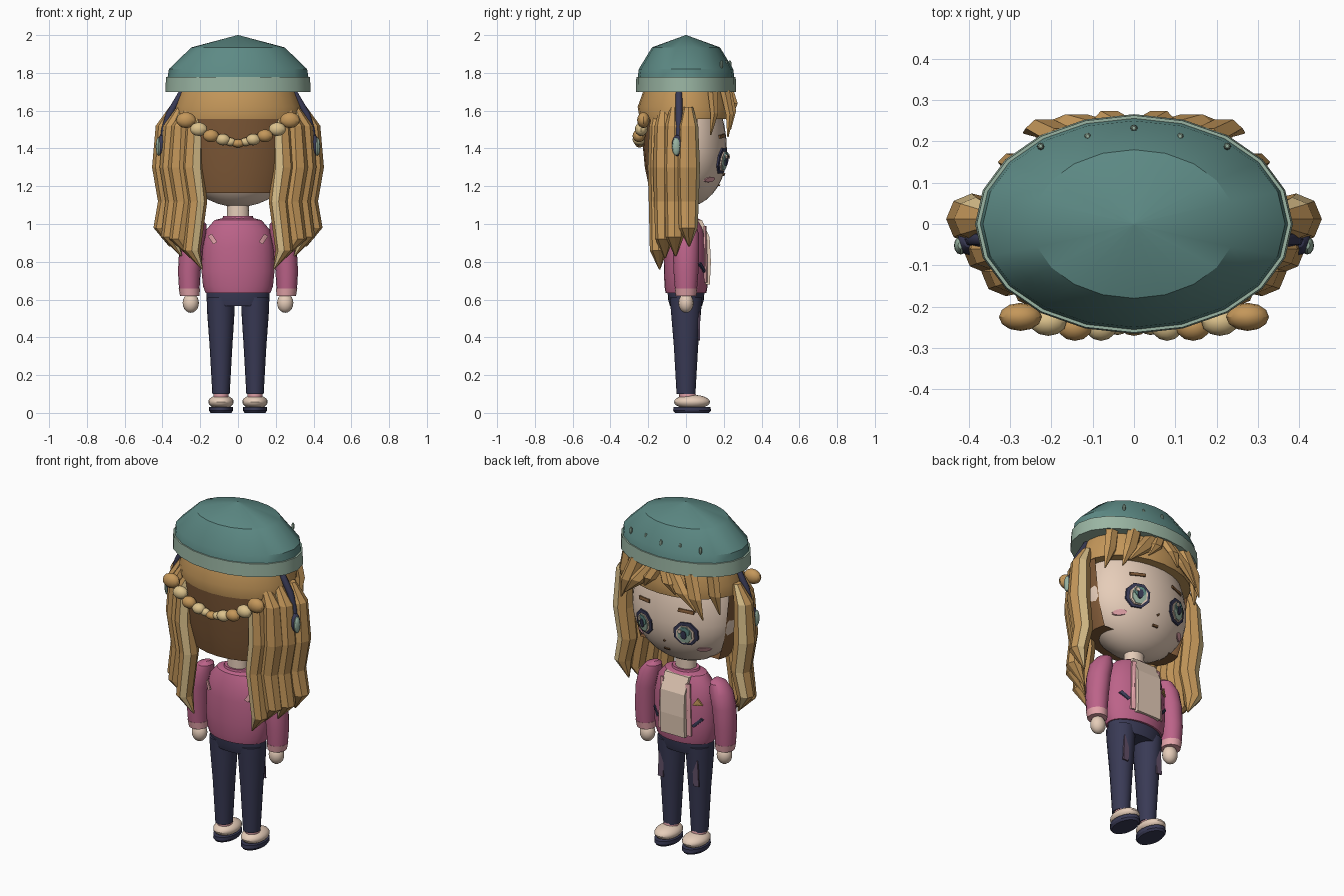
import bpy, bmesh
from math import sin, cos, pi, sqrt
from mathutils import Matrix

cube = bpy.data.objects.get("Cube")
if cube:
    bpy.data.objects.remove(cube)


def material(name, hexcode):
    srgb = [int(hexcode[i:i + 2], 16) / 255 for i in (0, 2, 4)]
    col = [((c + 0.055) / 1.055) ** 2.4 for c in srgb] + [1]
    m = bpy.data.materials.new(name)
    m.use_nodes = True
    m.diffuse_color = col
    m.node_tree.nodes["Principled BSDF"].inputs["Base Color"].default_value = col
    return m


TEAL = material("teal knit", "5D8A85")
SAGE = material("sage trim", "9AB5A3")
HAIR = material("honey hair", "C4975A")
BLOND = material("blond streak", "DCC28C")
BROWN = material("brown underhair", "805A38")
SKIN = material("skin cream", "E6CDB9")
PINK = material("rose jacket", "BC6389")
NAVY = material("navy", "393A55")
BLUSH = material("light pink", "E3A3A9")
MAUVE = material("mauve patch", "625068")
smooth = []


def finish(name, bm, mats, shade=True):
    bmesh.ops.recalc_face_normals(bm, faces=bm.faces)
    me = bpy.data.meshes.new(name)
    bm.to_mesh(me)
    bm.free()
    ob = bpy.data.objects.new(name, me)
    bpy.context.collection.objects.link(ob)
    for m in mats if isinstance(mats, list) else [mats]:
        me.materials.append(m)
    if shade:
        smooth.append(ob)
    return ob


def loft(name, rings, mats, seg=20, shade=True, streak=None):
    """Stack of ellipses (cx, cy, z, rx, ry); streak is the side index in the second colour."""
    bm = bmesh.new()
    loops = [[bm.verts.new((cx + rx * cos(2 * pi * i / seg), cy + ry * sin(2 * pi * i / seg), z))
              for i in range(seg)] for cx, cy, z, rx, ry in rings]
    for a, b in zip(loops, loops[1:]):
        for i in range(seg):
            j = (i + 1) % seg
            f = bm.faces.new((a[i], a[j], b[j], b[i]))
            f.material_index = int(i == streak)
    bm.faces.new(loops[0])
    bm.faces.new(loops[-1])
    return finish(name, bm, mats, shade)


def ball(name, centre, radii, mat, seg=16):
    bm = bmesh.new()
    bmesh.ops.create_uvsphere(bm, u_segments=seg, v_segments=seg // 2 + 2, radius=1,
                              matrix=Matrix.Translation(centre) @ Matrix.Diagonal((*radii, 1)))
    return finish(name, bm, mat)


def badge(name, cx, cz, rx, rz, n, surf, off, mat, rot=0.0, tilt=0.0, side=1):
    """Thin polygon plate that follows a curved surface."""
    bm = bmesh.new()
    rim = []
    for i in range(n):
        a = 2 * pi * i / n + rot
        u, v = rx * cos(a), rz * sin(a)
        rim.append((cx + u * cos(tilt) - v * sin(tilt), cz + u * sin(tilt) + v * cos(tilt)))
    front = [bm.verts.new((x, side * (surf(x, z) + off), z)) for x, z in rim]
    back = [bm.verts.new((x, side * (surf(x, z) + off - 0.009), z)) for x, z in rim]
    mid = bm.verts.new((cx, side * (surf(cx, cz) + off), cz))
    for i in range(n):
        j = (i + 1) % n
        bm.faces.new((front[i], front[j], mid))
        bm.faces.new((front[i], back[i], back[j], front[j]))
    bm.faces.new(back)
    return finish(name, bm, mat, False)


def bar(name, cx, cz, w, h, surf, off, mat, tilt=0.0, side=1):
    return badge(name, cx, cz, w * sqrt(2), h * sqrt(2), 4, surf, off, mat, pi / 4, tilt, side)


def face_y(x, z):
    rz = 0.29 if z < 1.38 else 0.42
    return 0.217 * sqrt(max(0, 1 - (x / 0.315) ** 2 - ((z - 1.38) / rz) ** 2))


def jacket_y(x, z):
    return (0.117 - 0.1 * max(0, z - 0.88)) * sqrt(max(0, 1 - (x / 0.193) ** 2))


# Hat
loft("hat_crown", [(0, 0, 1.76, .375, .258), (0, 0, 1.82, .366, .25),
                   (0, 0, 1.935, .247, .18), (0, 0, 2, .002, .002)], TEAL, 20)
loft("hat_brim", [(0, 0, 1.7, .385, .266), (0, 0, 1.777, .381, .263)], SAGE, 20)
for x, y in ((0, .232), (.112, .212), (-.112, .212), (.226, .188), (-.226, .188)):
    ball("hat_stud", (x, y, 1.845), (.009, .009, .022), SAGE, 8)

# Head, hair cap and dark hair behind
head = ball("head", (0, 0, 1.38), (.315, .217, .29), SKIN, 32)
for v in head.data.vertices:
    if v.co.z > 1.38:
        v.co.z = 1.38 + (v.co.z - 1.38) * 1.4
loft("hair_cap", [(0, 0, 1.555, .335, .245), (0, 0, 1.62, .337, .256), (0, 0, 1.72, .3, .22)], HAIR, 24)
under = loft("under_hair", [(0, 0, 1.165, .27, .19), (0, 0, 1.3, .305, .218), (0, 0, 1.56, .332, .243)],
             BROWN, 24)
bm = bmesh.new()
bm.from_mesh(under.data)
bmesh.ops.bisect_plane(bm, geom=bm.verts[:] + bm.edges[:] + bm.faces[:], plane_co=(0, .06, 0),
                       plane_no=(0, 1, 0), clear_outer=True)
bm.to_mesh(under.data)
bm.free()

# Long side locks: start x, start y, radius, tip x, tip z, streak side on +x
LOCKS = ((.235, -.145, .058, .19, .76, 5), (.305, -.115, .06, .25, .82, None),
         (.35, -.06, .06, .30, .83, 5), (.388, .012, .062, .36, .88, 1))
for s in (1, -1):
    for x, y, r, tx, tz, streak in LOCKS:
        path = ((1.62, -.05, .4), (1.52, -.005, .85), (1.3, .005, 1), (1.12, -.02, .9), (tz + .1, .01, .8))
        rings = [(s * (x + dx), y, z, r * k, r * k) for z, dx, k in path]
        rings.append((s * tx, y + .005, tz, .004, .004))
        if streak is not None and s < 0:
            streak = (8 - streak - 2 + 4 + 1) % 8 if streak != 5 else 6
            streak = {6: 6}.get(streak, 2)
        loft("side_lock", rings, [HAIR, BLOND], 8, False, streak)

# Fringe wedges
FRINGE = ((.05, .215, .23, .235, 1.5, .05), (.17, .205, .265, .222, 1.46, .045),
          (.02, .225, .1, .243, 1.575, .04), (.27, .14, .31, .13, 1.47, .04))
for s in (1, -1):
    for x, y, tx, ty, tz, r in FRINGE:
        mx, my, mz = (x + tx) / 2, max(y, ty) + .01, (1.7 + tz) / 2
        loft("fringe_lock", [(s * x, y, 1.71, r, .03), (s * mx, my, mz, r, .024),
                             (s * tx, ty, tz, .004, .004)], HAIR, 6, False)

# Braid across the back of the head
BRAID = ((.275, 1.55, .052), (.208, 1.502, .045), (.143, 1.467, .042), (.08, 1.447, .038))
for s in (1, -1):
    for i, (x, z, r) in enumerate(BRAID):
        ball("braid_bead", (s * x, -.225 - .012 * min(i, 2), z), (r, .034, r * .8), BLOND if i % 2 else HAIR, 12)
ball("braid_middle", (0, -.245, 1.427), (.035, .026, .022), HAIR, 12)
for s in (1, -1):
    ball("braid_link", (s * .04, -.245, 1.435), (.028, .024, .022), BLOND, 12)

# Headphones
half = [(.4, 1.4), (.388, 1.5), (.365, 1.58), (.3, 1.69), (.18, 1.76)]
points = half + [(0, 1.78)] + [(-x, z) for x, z in reversed(half)]
curve = bpy.data.curves.new("headphone_band", "CURVE")
curve.dimensions = "3D"
curve.bevel_depth = .018
curve.bevel_resolution = 2
line = curve.splines.new("POLY")
line.points.add(len(points) - 1)
for p, (x, z) in zip(line.points, points):
    p.co = (x, -.037, z, 1)
curve.materials.append(NAVY)
bpy.context.collection.objects.link(bpy.data.objects.new("headphone_band", curve))
for s in (1, -1):
    ball("ear_cup", (s * .4, -.045, 1.415), (.03, .03, .058), NAVY, 12)
    ball("ear_cup_disc", (s * .42, -.052, 1.41), (.016, .022, .048), SAGE, 12)

# Face
for s in (1, -1):
    ex, ez = s * .135, 1.335
    badge("eye_rim", ex, ez, .068, .073, 8, face_y, .01, NAVY, pi / 8)
    badge("eye_white", ex, ez - .003, .05, .056, 8, face_y, .015, SKIN, pi / 8)
    badge("eye_iris", ex, ez - .002, .039, .052, 8, face_y, .019, SAGE, pi / 8)
    badge("eye_iris_top", ex, ez + .016, .032, .03, 8, face_y, .023, TEAL, pi / 8)
    badge("eye_pupil", ex, ez, .015, .026, 8, face_y, .027, NAVY, pi / 8)
    badge("eye_glint", ex + .018, ez + .022, .01, .012, 6, face_y, .031, SKIN)
    bar("eyebrow", s * .135, 1.465, .042, .009, face_y, .008, BROWN, -s * .1)
    badge("cheek_blush", s * .205, 1.235, .03, .014, 12, face_y, .008, BLUSH)
badge("nose", 0, 1.262, .008, .008, 4, face_y, .008, BROWN)
bar("mouth", 0, 1.205, .017, .005, face_y, .008, BROWN)

# Neck and jacket
loft("neck", [(0, 0, .98, .06, .05), (0, 0, 1.13, .058, .05)], SKIN, 16)
loft("jacket", [(0, 0, .635, .172, .108), (0, 0, .67, .185, .114), (0, 0, .75, .193, .117),
                (0, 0, .88, .188, .115), (0, 0, .97, .168, .1), (0, 0, 1.02, .125, .08),
                (0, 0, 1.032, .08, .06)], PINK, 24)
loft("jacket_collar", [(0, 0, 1.018, .088, .066), (0, 0, 1.042, .078, .06)], PINK, 20)

# Shirt front: side profile pushed across the chest
bm = bmesh.new()
profile = ((.06, 1.02), (.085, 1.02), (.125, .93), (.132, .8), (.126, .68), (.06, .68))
ends = [[bm.verts.new((x, y, z)) for y, z in profile] for x in (-.078, .078)]
for e in ends:
    bm.faces.new(e)
for i in range(len(profile)):
    j = (i + 1) % len(profile)
    bm.faces.new((ends[0][i], ends[0][j], ends[1][j], ends[1][i]))
finish("shirt_front", bm, SKIN, False)

for s in (1, -1):
    bar("jacket_lapel", s * .09, .84, .012, .15, jacket_y, .009, BLUSH, s * .04)
    bar("pocket_slit", s * .135, .77, .03, .008, jacket_y, .008, NAVY, s * .8)
    bar("back_flash", s * .135, .92, .012, .026, jacket_y, .008, BLUSH, -s * .6, -1)
badge("gold_triangle", -.135, .885, .027, .027, 3, jacket_y, .008, HAIR, pi / 2)

# Arms, hands, legs and shoes
loft("hips", [(0, 0, .565, .155, .085), (0, 0, .6, .167, .095), (0, 0, .65, .165, .098)], NAVY, 24)
for s in (1, -1):
    loft("sleeve", [(s * .258, 0, .65, .054, .058), (s * .258, 0, .75, .06, .066),
                    (s * .248, 0, .87, .063, .07), (s * .23, 0, .95, .062, .068),
                    (s * .21, 0, 1.0, .042, .05), (s * .2, 0, 1.018, .015, .02)], PINK, 16)
    loft("cuff", [(s * .255, 0, .62, .052, .055), (s * .258, 0, .658, .056, .06)], BLUSH, 16)
    ball("hand", (s * .25, 0, .582), (.043, .04, .052), SKIN)
    loft("trouser_leg", [(s * .09, 0, .1, .046, .05), (s * .09, 0, .35, .06, .064),
                         (s * .091, 0, .54, .073, .08), (s * .093, 0, .61, .073, .085)], NAVY, 16)
    bar("knee_patch", s * .112, .46, .017, .075, lambda x, z: .069, .004, MAUVE, s * .05)
    loft("sock", [(s * .09, .01, .075, .04, .045), (s * .09, .005, .115, .04, .044)], BLUSH, 16)
    ball("shoe", (s * .09, .032, .058), (.067, .095, .038), SKIN, 20)
    loft("shoe_sole", [(s * .09, .032, 0, .055, .09), (s * .09, .032, .012, .063, .1),
                       (s * .09, .032, .032, .063, .098)], NAVY, 20)

# Smooth shading with sharp edges kept
bpy.ops.object.select_all(action="DESELECT")
for ob in smooth:
    ob.select_set(True)
bpy.context.view_layer.objects.active = smooth[0]
bpy.ops.object.shade_smooth_by_angle(angle=pi / 6)
